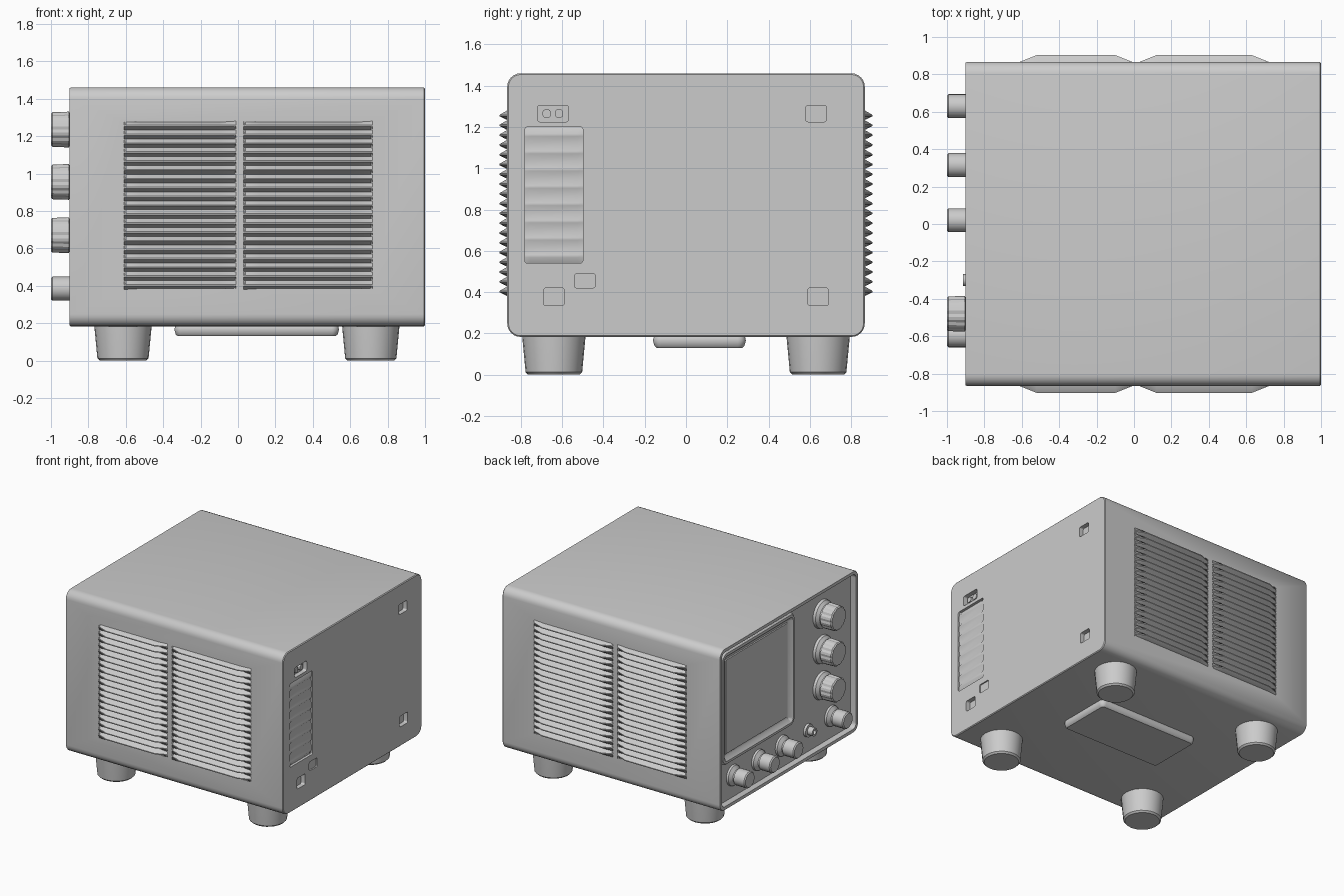
import bpy, bmesh, math
from mathutils import Matrix, Vector

cube = bpy.data.objects.get("Cube")
if cube:
    bpy.data.objects.remove(cube, do_unlink=True)

grey = bpy.data.materials.new("plain grey")
grey.use_nodes = True
grey.diffuse_color = (0.6, 0.6, 0.6, 1)
grey.node_tree.nodes["Principled BSDF"].inputs["Base Color"].default_value = (0.6, 0.6, 0.6, 1)


def finish(name, bm, angle=35):
    bmesh.ops.recalc_face_normals(bm, faces=bm.faces)
    mesh = bpy.data.meshes.new(name)
    bm.to_mesh(mesh)
    bm.free()
    mesh.materials.append(grey)
    ob = bpy.data.objects.new(name, mesh)
    bpy.context.collection.objects.link(ob)
    smooth(ob, angle)
    return ob


def smooth(ob, angle=35):
    bpy.ops.object.select_all(action='DESELECT')
    ob.select_set(True)
    bpy.context.view_layer.objects.active = ob
    bpy.ops.object.shade_smooth_by_angle(angle=math.radians(angle))


def loft(bm, rings):
    """Skin a list of equal closed rings and cap both ends."""
    loops = [[bm.verts.new(p) for p in ring] for ring in rings]
    n = len(loops[0])
    for a, b in zip(loops, loops[1:]):
        for i in range(n):
            bm.faces.new((a[i], a[(i + 1) % n], b[(i + 1) % n], b[i]))
    bm.faces.new(loops[0])
    bm.faces.new(loops[-1])


def rounded(u0, u1, v0, v1, r, steps=6):
    """Rounded rectangle outline."""
    pts = []
    corners = [(u1 - r, v1 - r), (u0 + r, v1 - r), (u0 + r, v0 + r), (u1 - r, v0 + r)]
    for k, (u, v) in enumerate(corners):
        for i in range(steps + 1):
            a = math.pi / 2 * (k + i / steps)
            pts.append((u + r * math.cos(a), v + r * math.sin(a)))
    return pts


# Placement of (u, v) outlines at height w along an axis
AXES = {'x': lambda u, v, w: (w, u, v), 'y': lambda u, v, w: (u, w, v), 'z': lambda u, v, w: (u, v, w)}


def panel(name, rect, r, layers, axis='x'):
    """Stack of inset rounded rectangles: layers are (position, inset)."""
    bm = bmesh.new()
    u0, u1, v0, v1 = rect
    rings = []
    for w, d in layers:
        pts = rounded(u0 + d, u1 - d, v0 + d, v1 - d, max(r - d, 0.004))
        rings.append([AXES[axis](u, v, w) for u, v in pts])
    loft(bm, rings)
    return finish(name, bm)


def turned(name, loc, profile, axis, sides=24, flutes=0, angle=35):
    """Turned part: profile is (radius, height, fluted) along the axis."""
    bm = bmesh.new()
    rings = []
    for r, h, grip in profile:
        ring = []
        for i in range(sides):
            a = math.tau * i / sides
            rr = r * (0.95 if grip and i % (sides // flutes) == 0 else 1)
            ring.append(Vector((rr * math.cos(a), rr * math.sin(a), h)))
        rings.append(ring)
    loft(bm, rings)
    if axis == '-x':
        bmesh.ops.transform(bm, matrix=Matrix.Rotation(-math.pi / 2, 4, 'Y'), verts=bm.verts)
    bmesh.ops.translate(bm, vec=loc, verts=bm.verts)
    return finish(name, bm, angle)


def cut(target, cutter):
    mod = target.modifiers.new("cut", 'BOOLEAN')
    mod.object = cutter
    mod.solver = 'EXACT'
    bpy.context.view_layer.objects.active = target
    bpy.ops.object.modifier_apply(modifier=mod.name)
    bpy.data.objects.remove(cutter, do_unlink=True)


def louvres(name, a0, a1, z0, z1, count, base, low, high, taper, place, angle):
    """Ridged vent panel whose ends slope back to the wall."""
    bm = bmesh.new()
    rings = []
    pitch = (z1 - z0) / count
    for a, valley, top in ((a0, base, base + 0.001), (a0 + taper, low, high),
                           (a1 - taper, low, high), (a1, base, base + 0.001)):
        ring = [place(a, base - 0.03, z0)]
        for i in range(count):
            z = z0 + i * pitch
            ring += [place(a, valley, z), place(a, top, z + pitch * 0.4), place(a, top, z + pitch * 0.55)]
        ring += [place(a, valley, z1), place(a, base - 0.03, z1)]
        rings.append(ring)
    loft(bm, rings)
    return finish(name, bm, angle)


# Case with recessed control face
case = panel("case", (-0.866, 0.866, 0.183, 1.46), 0.065,
             [(-0.9, 0.004), (-0.894, 0), (0.994, 0), (1.0, 0.006)])
cut(case, panel("face_cutter", (-0.838, 0.838, 0.212, 1.432), 0.04, [(-0.95, 0), (-0.85, 0)]))

# Side pockets: vent, screw holes and socket
pockets = [(-0.78, -0.5, 0.54, 1.2), (-0.72, -0.57, 1.225, 1.305), (0.58, 0.68, 1.225, 1.305),
           (-0.69, -0.59, 0.335, 0.42), (0.59, 0.69, 0.335, 0.42), (-0.54, -0.44, 0.42, 0.49)]
for rect, floor in zip(pockets, (0.96, 0.965, 0.965, 0.965, 0.965, 0.99)):
    cut(case, panel("pocket_cutter", rect, 0.012, [(floor, 0), (1.05, 0)]))
louvres("side_vent", -0.785, -0.495, 0.535, 1.205, 8, 0.99, 0.976, 0.999, 0.03,
        lambda a, d, z: (d, a, z), 40)
for i, y in enumerate((-0.675, -0.615)):
    panel(f"socket_pin_{i}", (y - 0.02, y + 0.02, 1.245, 1.285), 0.015, [(0.96, 0), (0.985, 0)])

# Louvred vents on front and back, sunk into shallow openings
for side, label in ((-1, "front"), (1, "back")):
    for part, x0, x1 in (("a", -0.61, -0.01), ("b", 0.03, 0.72)):
        cut(case, panel("vent_cutter", (x0 + 0.01, x1 - 0.01, 0.385, 1.275), 0.004,
                        [(side * 0.84, 0), (side * 0.95, 0)], 'y'))
        louvres(f"{label}_vent_{part}", x0, x1, 0.38, 1.28, 19, 0.866, 0.853, 0.903, 0.09,
                lambda a, d, z: (a, side * d, z), 25)
smooth(case)

# Screen: raised bezel around a sunken glass
panel("screen_bezel", (-0.1, 0.82, 0.52, 1.415), 0.065,
      [(-0.84, 0), (-0.874, 0), (-0.888, 0.012), (-0.89, 0.032),
       (-0.864, 0.06), (-0.862, 0.073), (-0.868, 0.078)])

# Large fluted knobs
for i, z in enumerate((1.235, 0.955, 0.67)):
    turned(f"large_knob_{i}", (-0.84, -0.48, z),
           [(0.112, 0, 0), (0.106, 0.03, 0), (0.084, 0.05, 0), (0.084, 0.06, 0),
            (0.097, 0.064, 1), (0.094, 0.152, 1), (0.086, 0.16, 1)], '-x', 36, 12, 15)

# Small knobs along the bottom
for i, y in enumerate((0.63, 0.315, 0.02, -0.595)):
    turned(f"small_knob_{i}", (-0.84, y, 0.385),
           [(0.083, 0, 0), (0.078, 0.025, 0), (0.05, 0.045, 0), (0.05, 0.06, 0),
            (0.064, 0.062, 0), (0.064, 0.152, 0), (0.056, 0.16, 0)], '-x')

# Signal connector
turned("connector", (-0.84, -0.3, 0.385),
       [(0.05, 0, 0), (0.05, 0.03, 0), (0.032, 0.032, 0), (0.032, 0.075, 0),
        (0.018, 0.075, 0), (0.018, 0.05, 0)], '-x')

# Feet
for i, (x, y) in enumerate((x, y) for x in (-0.615, 0.71) for y in (-0.64, 0.64)):
    turned(f"foot_{i}", (x, y, 0),
           [(0.125, 0, 0), (0.137, 0.012, 0), (0.152, 0.17, 0), (0.154, 0.2, 0)], 'z')

# Plate under the case
panel("bottom_plate", (-0.34, 0.54, -0.16, 0.29), 0.04,
      [(0.2, 0.015), (0.18, 0.003), (0.165, 0), (0.14, 0.007), (0.13, 0.018)], 'z')
